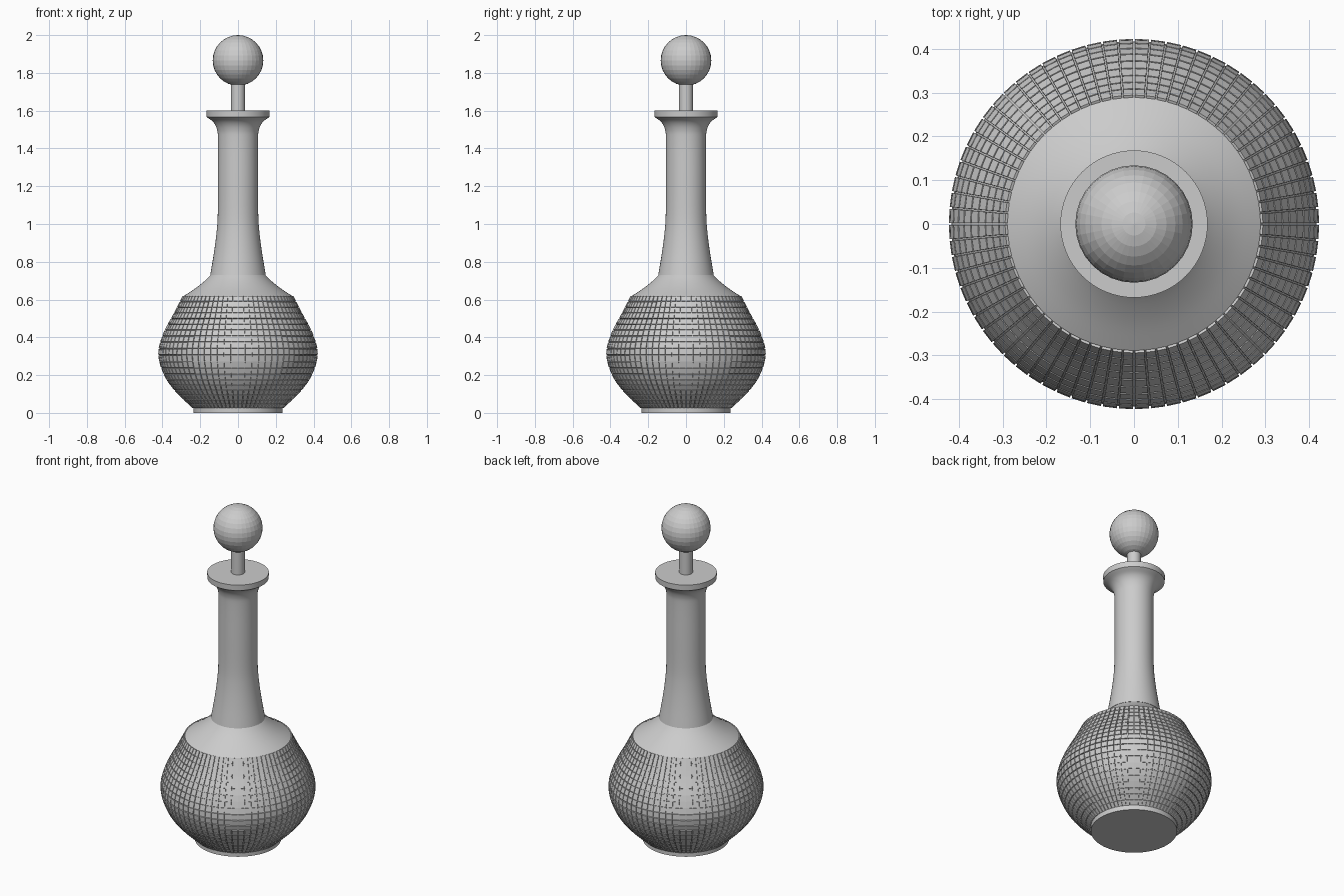
import bpy, bmesh, math
from mathutils.geometry import interpolate_bezier
from mathutils import Vector

if "Cube" in bpy.data.objects:
    bpy.data.objects.remove(bpy.data.objects["Cube"])


def smooth_path(pts, steps=10):
    """Catmull-Rom curve through (radius, z) points."""
    p = [Vector((r, 0, z)) for r, z in pts]
    p = [2 * p[0] - p[1]] + p + [2 * p[-1] - p[-2]]
    out = [p[1]]
    for a, b, c, d in zip(p, p[1:], p[2:], p[3:]):
        out += interpolate_bezier(b, b + (c - a) / 6, c - (d - b) / 6, c, steps + 1)[1:]
    return [(v.x, v.z) for v in out]


def resample(pts, n):
    """Split a path into n pieces of equal length."""
    d = [0]
    for a, b in zip(pts, pts[1:]):
        d.append(d[-1] + math.dist(a, b))
    out, i = [], 0
    for k in range(n + 1):
        t = d[-1] * k / n
        while i < len(d) - 2 and d[i + 1] < t:
            i += 1
        f = (t - d[i]) / (d[i + 1] - d[i])
        out.append(tuple(u + (v - u) * f for u, v in zip(pts[i], pts[i + 1])))
    return out


def lathe(name, profile, sides, smooth=True, cap=True, tile=None):
    bm = bmesh.new()
    rings = []
    for r, z in profile:
        rings.append([bm.verts.new((r * math.cos(2 * math.pi * i / sides),
                                    r * math.sin(2 * math.pi * i / sides), z))
                      for i in range(sides)])
    for lo, hi in zip(rings, rings[1:]):
        for i in range(sides):
            j = (i + 1) % sides
            bm.faces.new((lo[i], lo[j], hi[j], hi[i]))
    if tile:
        # raised tile: groove margin, then extruded panel
        gap, height = tile
        panels = bm.faces[:]
        bm.normal_update()
        bmesh.ops.inset_individual(bm, faces=panels, thickness=gap)
        bmesh.ops.inset_individual(bm, faces=panels, thickness=0.0003, depth=height)
    if cap:
        bm.faces.new(rings[0][::-1])
        bm.faces.new(rings[-1])
    mesh = bpy.data.meshes.new(name)
    bm.to_mesh(mesh)
    bm.free()
    ob = bpy.data.objects.new(name, mesh)
    bpy.context.collection.objects.link(ob)
    if smooth:
        bpy.ops.object.select_all(action='DESELECT')
        ob.select_set(True)
        bpy.context.view_layer.objects.active = ob
        bpy.ops.object.shade_smooth_by_angle(angle=math.radians(35))
    return ob


# Foot
lathe("foot", [(0.235, 0), (0.235, 0.035)], 72)

# Bulbous body covered in raised tiles
body = smooth_path([(0.235, 0.028), (0.325, 0.115), (0.385, 0.2), (0.417, 0.31),
                    (0.39, 0.42), (0.332, 0.53), (0.288, 0.618)])
lathe("tiled_body", resample(body, 20), 72, smooth=False, tile=(0.0025, 0.006))

# Concave shoulder
lathe("shoulder", smooth_path([(0.288, 0.618), (0.225, 0.66), (0.175, 0.70), (0.14, 0.735)], 4), 72)

# Neck with flared mouth and flat lip
neck = smooth_path([(0.147, 0.73), (0.127, 0.85), (0.113, 0.96), (0.107, 1.06), (0.106, 1.25),
                    (0.106, 1.44), (0.111, 1.50), (0.131, 1.54), (0.167, 1.567)], 5)
lathe("neck", neck + [(0.168, 1.60)], 64)

# Stopper stem and faceted ball
lathe("stopper_stem", [(0.037, 1.55), (0.037, 1.77)], 32)
bm = bmesh.new()
bmesh.ops.create_uvsphere(bm, u_segments=32, v_segments=16, radius=0.134)
bmesh.ops.translate(bm, verts=bm.verts[:], vec=(0, 0, 1.866))
mesh = bpy.data.meshes.new("stopper_ball")
bm.to_mesh(mesh)
bm.free()
bpy.context.collection.objects.link(bpy.data.objects.new("stopper_ball", mesh))
